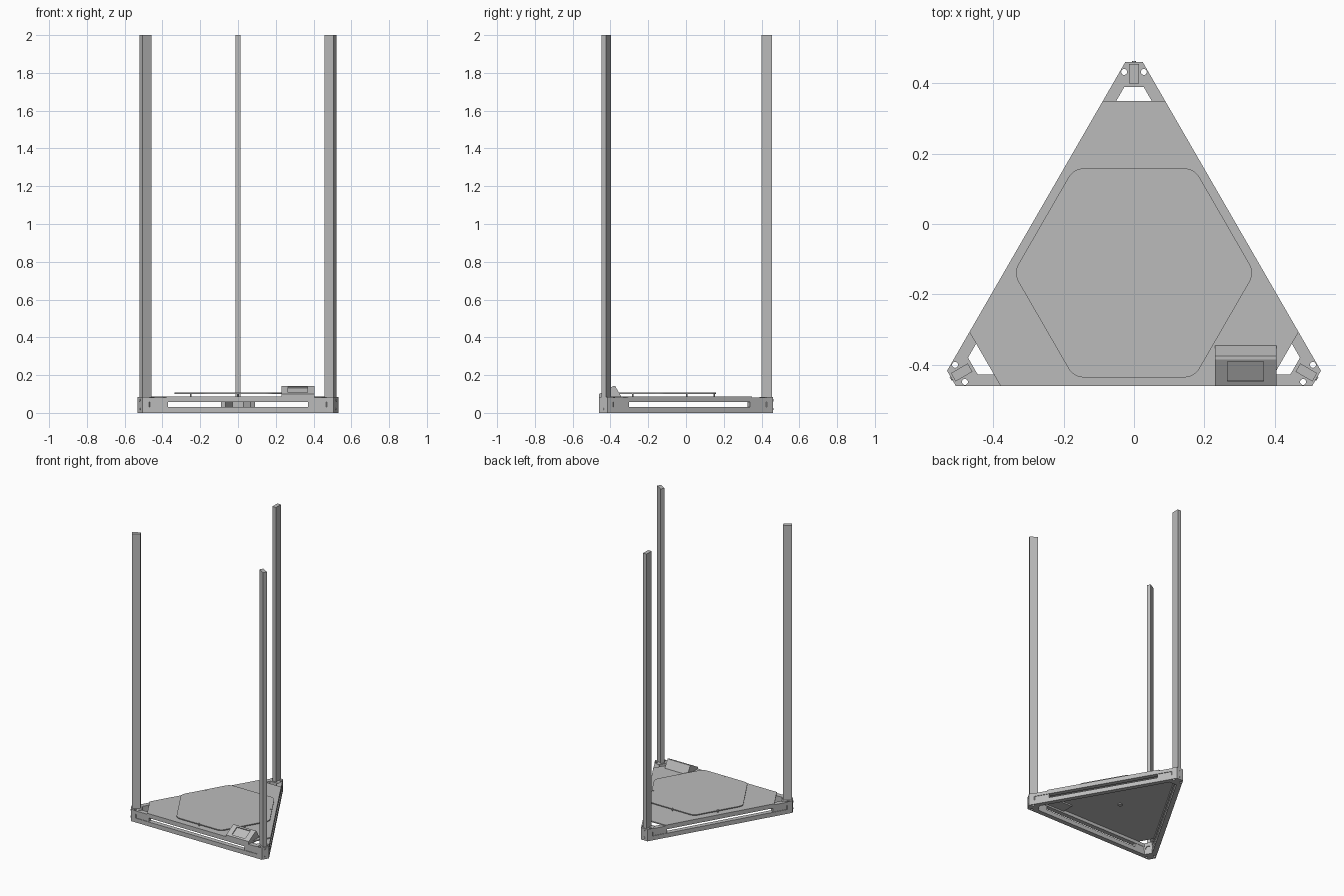
import bpy, bmesh, math
from mathutils import Matrix, Vector

cube = bpy.data.objects.get("Cube")
if cube:
    bpy.data.objects.remove(cube, do_unlink=True)

grey = bpy.data.materials.new("plain_grey")
grey.use_nodes = True
GREY = (0.5, 0.5, 0.5, 1)
grey.diffuse_color = GREY
grey.node_tree.nodes["Principled BSDF"].inputs["Base Color"].default_value = GREY

CENTRE_Y = -0.139      # centre of the triangular base
APEX = 0.642           # distance from the centre to the sharp corner
EDGE = 0.321           # distance from the centre to a side
ROOT3 = math.sqrt(3)


def prism(name, points, low, high, axis="z"):
    """Extrude a 2D outline: (x, y) along z, (y, z) along x, (x, z) along y."""
    place = {"z": lambda a, b, h: (a, b, h),
             "x": lambda a, b, h: (h, a, b),
             "y": lambda a, b, h: (a, h, b)}[axis]
    bm = bmesh.new()
    face = bm.faces.new([bm.verts.new(place(a, b, low)) for a, b in points])
    grown = bmesh.ops.extrude_face_region(bm, geom=[face])["geom"]
    shift = Vector(place(0, 0, high - low))
    bmesh.ops.translate(bm, vec=shift, verts=[g for g in grown if isinstance(g, bmesh.types.BMVert)])
    bmesh.ops.recalc_face_normals(bm, faces=bm.faces)
    mesh = bpy.data.meshes.new(name)
    bm.to_mesh(mesh)
    bm.free()
    mesh.materials.append(grey)
    obj = bpy.data.objects.new(name, mesh)
    bpy.context.collection.objects.link(obj)
    return obj


def rect(x0, x1, y0, y1):
    return [(x0, y0), (x1, y0), (x1, y1), (x0, y1)]


def circle(x, y, r, sides=24):
    return [(x + r * math.cos(math.tau * i / sides), y + r * math.sin(math.tau * i / sides))
            for i in range(sides)]


def mirrored(points):
    """Close an outline by mirroring its right half."""
    return points + [(-x, y) for x, y in reversed(points)]


def cut(obj, cutter):
    mod = obj.modifiers.new("cut", "BOOLEAN")
    mod.operation = "DIFFERENCE"
    mod.solver = "EXACT"
    mod.object = cutter
    bpy.context.view_layer.objects.active = obj
    bpy.ops.object.modifier_apply(modifier=mod.name)
    bpy.data.objects.remove(cutter, do_unlink=True)


def around(obj, count=3):
    """Repeat a part around the centre of the base."""
    name = obj.name
    for k in range(count):
        part = obj if k == 0 else obj.copy()
        part.name = f"{name}_{k + 1}"
        part.matrix_world = (Matrix.Translation((0, CENTRE_Y, 0))
                             @ Matrix.Rotation(math.tau * k / count, 4, "Z"))
        if k:
            bpy.context.collection.objects.link(part)


def along(t, depth=0.0):
    """Point on the right side, t from the sharp corner and depth inwards."""
    return (t / 2 - depth * ROOT3 / 2, APEX - t * ROOT3 / 2 - depth / 2)


# Corner blocks with bolt holes and a motor opening
block = prism("corner_block", mirrored([(0.025, 0.599), along(0.086), (0.032, 0.529)]), 0, 0.083)
for side in (-1, 1):
    cut(block, prism("bolt_cutter", circle(side * 0.028, 0.571, 0.0085), -0.1, 0.2))
cut(block, prism("motor_cutter", circle(0, 0.041, 0.018), 0.5, 0.535, "y"))
around(block)

# Arms reaching from each corner block between the rails
for side, label in ((1, "left"), (-1, "right")):
    outline = [along(0.09, 0.004), along(0.186, 0.004), along(0.186, 0.031), along(0.09, 0.031)]
    around(prism(f"corner_arm_{label}", [(side * x, y) for x, y in outline], 0.029, 0.059))

# Screws on the outer corner faces
for z, label in ((0.02, "lower"), (0.067, "upper")):
    around(prism(f"corner_screw_{label}", circle(0, z, 0.006, 12), 0.595, 0.602, "y"))

# Vertical columns
around(prism("column", rect(-0.0135, 0.0135, 0.538, 0.593), 0.001, 2))

# Pairs of horizontal rails on each side
for low, high, label in ((0, 0.03, "lower"), (0.058, 0.081, "upper")):
    around(prism(f"{label}_rail", rect(-0.47, 0.47, -EDGE, -EDGE + 0.033), low, high))

# Base plate: triangle with its corners cut off
cut_y = 0.489
cut_x = (APEX - cut_y) / ROOT3
outline = []
for k in range(3):
    turn = Matrix.Rotation(math.tau * k / 3, 2)
    outline += [tuple(turn @ Vector((x, cut_y))) for x in (cut_x, -cut_x)]
around(prism("base_plate", outline, 0.08, 0.088), 1)
around(prism("plate_centre_boss", circle(0, 0, 0.016), 0.074, 0.081), 1)

# Hexagonal print bed with rounded corners
APOTHEM, ROUND = 0.297, 0.05
outline = []
for k in range(6):
    middle = math.pi / 3 * k
    reach = (APOTHEM - ROUND) * 2 / ROOT3
    for step in range(7):
        a = middle + math.radians(-30 + 10 * step)
        outline.append((reach * math.cos(middle) + ROUND * math.cos(a),
                        reach * math.sin(middle) + ROUND * math.sin(a)))
around(prism("print_bed", outline, 0.101, 0.107), 1)
around(prism("bed_screw", circle(0, 0.288, 0.004, 10), 0.085, 0.1085), 6)

# Control box with a sloping front and a sunken screen
foot, top = Vector((-0.46, 0.1)), Vector((-0.385, 0.142))
box = prism("control_box", [(-0.46, 0.07), foot, top, (-0.375, 0.142), (-0.345, 0.09), (-0.345, 0.07)],
            0.23, 0.405, "x")
slope = (top - foot).normalized()
normal = Vector((-slope.y, slope.x))
low, high = foot + slope * 0.014, foot + slope * 0.08
cut(box, prism("screen_cutter",
               [low - normal * 0.007, high - normal * 0.007, high + normal * 0.03, low + normal * 0.03],
               0.265, 0.368, "x"))
